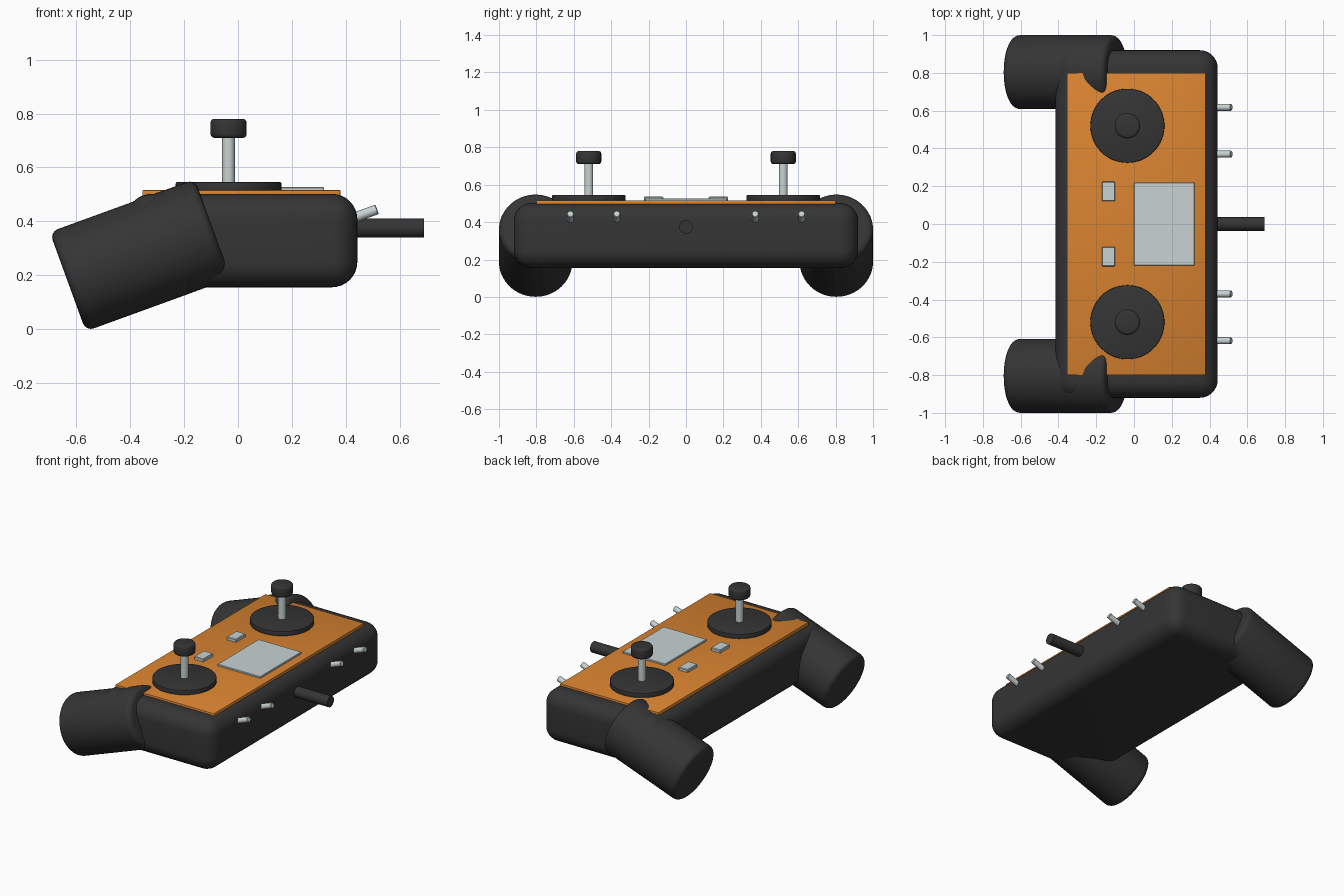
import bpy, math

if "Cube" in bpy.data.objects:
    bpy.data.objects.remove(bpy.data.objects["Cube"])

def material(name, rgb):
    m = bpy.data.materials.new(name)
    m.diffuse_color = (*rgb, 1)
    m.use_nodes = True
    m.node_tree.nodes["Principled BSDF"].inputs["Base Color"].default_value = m.diffuse_color
    return m

DARK = material("dark_plastic", (0.035, 0.035, 0.035))
ORANGE = material("orange_panel", (0.70, 0.23, 0.03))
METAL = material("pale_metal", (0.58, 0.65, 0.65))

def finish(name, mat, bevel=0, segments=4):
    ob = bpy.context.object
    ob.name = name
    ob.data.materials.append(mat)
    if bevel:
        mod = ob.modifiers.new("rounding", 'BEVEL')
        mod.width, mod.segments = bevel, segments
        mod.limit_method, mod.angle_limit = 'ANGLE', math.radians(40)
        bpy.ops.object.modifier_apply(modifier=mod.name)
    bpy.ops.object.shade_smooth_by_angle(angle=math.radians(35))
    return ob

def box(name, mat, lo, hi, **kw):
    bpy.ops.mesh.primitive_cube_add(size=1, location=[(a + b) / 2 for a, b in zip(lo, hi)])
    bpy.context.object.scale = [b - a for a, b in zip(lo, hi)]
    bpy.ops.object.transform_apply(location=False, rotation=False, scale=True)
    return finish(name, mat, **kw)

def rod(name, mat, center, radius, length, tilt=None, sides=48, **kw):
    """Cylinder; upright, or lying along x and raised by tilt degrees at +x."""
    rot = 0 if tilt is None else math.radians(90 - tilt)
    bpy.ops.mesh.primitive_cylinder_add(vertices=sides, radius=radius, depth=length,
                                        location=center, rotation=(0, rot, 0))
    return finish(name, mat, **kw)

# Housing, face plate and display
box("housing", DARK, (-0.415, -0.92, 0.155), (0.443, 0.92, 0.502), bevel=0.095, segments=8)
box("face_plate", ORANGE, (-0.355, -0.80, 0.49), (0.38, 0.80, 0.516), bevel=0.004, segments=2)
box("display", METAL, (0.0, -0.22, 0.505), (0.32, 0.22, 0.527), bevel=0.003, segments=1)

# Antenna
rod("antenna", DARK, (0.54, 0, 0.375), 0.036, 0.30, tilt=0, sides=32)

for side, s in (("left", -1), ("right", 1)):
    # Hand grip
    rod(f"{side}_grip", DARK, (-0.3625, s * 0.804, 0.274), 0.196, 0.573, tilt=20,
        sides=64, bevel=0.032)
    # Joystick
    y = s * 0.52
    rod(f"{side}_stick_base", DARK, (-0.035, y, 0.526), 0.196, 0.04, sides=64, bevel=0.005, segments=2)
    rod(f"{side}_stick_shaft", METAL, (-0.035, y, 0.63), 0.024, 0.19, sides=32)
    rod(f"{side}_stick_knob", DARK, (-0.035, y, 0.745), 0.067, 0.071, bevel=0.014, segments=3)
    # Push button
    y = s * 0.173
    box(f"{side}_button", METAL, (-0.17, y - 0.052, 0.505), (-0.10, y + 0.052, 0.536), bevel=0.004, segments=1)
    # Toggle switches
    for label, y in (("inner", 0.37), ("outer", 0.618)):
        rod(f"{side}_{label}_switch", METAL, (0.46, s * y, 0.424), 0.0185, 0.12, tilt=20, sides=12, bevel=0.003, segments=1)
